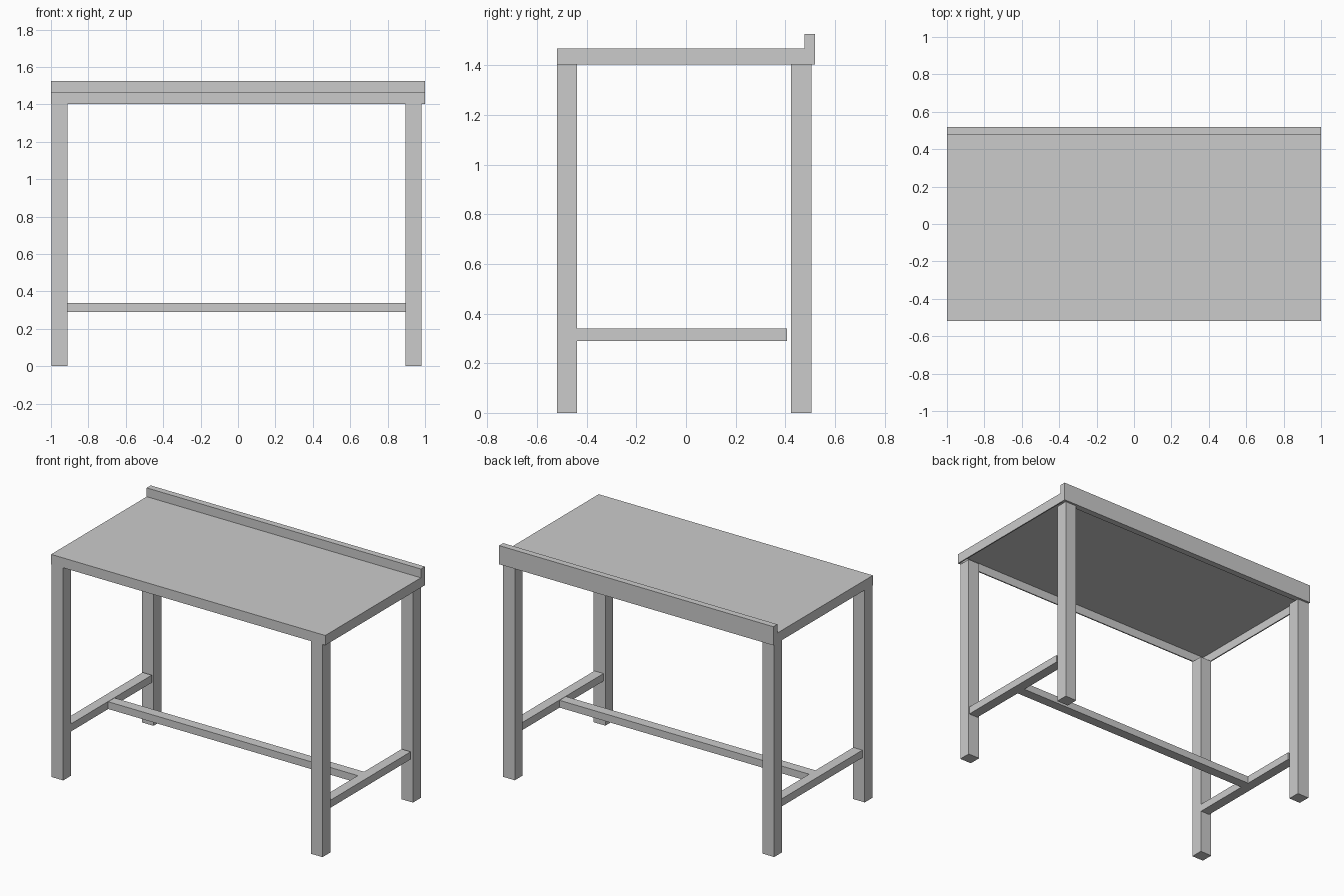
import bpy

if "Cube" in bpy.data.objects:
    bpy.data.objects.remove(bpy.data.objects["Cube"])


def box(name, x, y, z):
    """Axis-aligned box from (min, max) ranges."""
    bpy.ops.mesh.primitive_cube_add(
        size=1, location=[(a + b) / 2 for a, b in (x, y, z)])
    ob = bpy.context.object
    ob.name = name
    ob.scale = [b - a for a, b in (x, y, z)]
    bpy.ops.object.transform_apply(location=False, rotation=False, scale=True)
    return ob


Y = 0.519                 # half depth of the worktop
T = 0.008                 # sheet thickness
LOW, TOP = 1.402, 1.467   # folded rim bottom and worktop surface
LEDGE = 0.477             # front face of the rear upstand

# Thin sheet worktop with folded-down rims
box("worktop_sheet", (-1, 1), (-Y, LEDGE), (TOP - T, TOP))
box("front_rim", (-1, 1), (-Y, -Y + T), (LOW, TOP - T))
for side, x in (("left", (-1, -1 + T)), ("right", (1 - T, 1))):
    box(side + "_rim", x, (-Y + T, LEDGE), (LOW, TOP - T))

# Rear upstand
box("rear_upstand", (-1, 1), (LEDGE, Y), (LOW, 1.525))

# Square legs and side stretchers
for side, leg_x, bar_x in (("left", (-0.997, -0.912), (-0.98, -0.914)),
                           ("right", (0.895, 0.98), (0.909, 0.975))):
    box("front_leg_" + side, leg_x, (-0.519, -0.438), (0, LOW))
    box("back_leg_" + side, leg_x, (0.423, 0.505), (0, LOW))
    box("side_stretcher_" + side, bar_x, (-0.438, 0.407), (0.29, 0.34))

# Long stretcher joining the two sides
box("long_stretcher", (-0.914, 0.909), (-0.047, 0.019), (0.29, 0.338))
